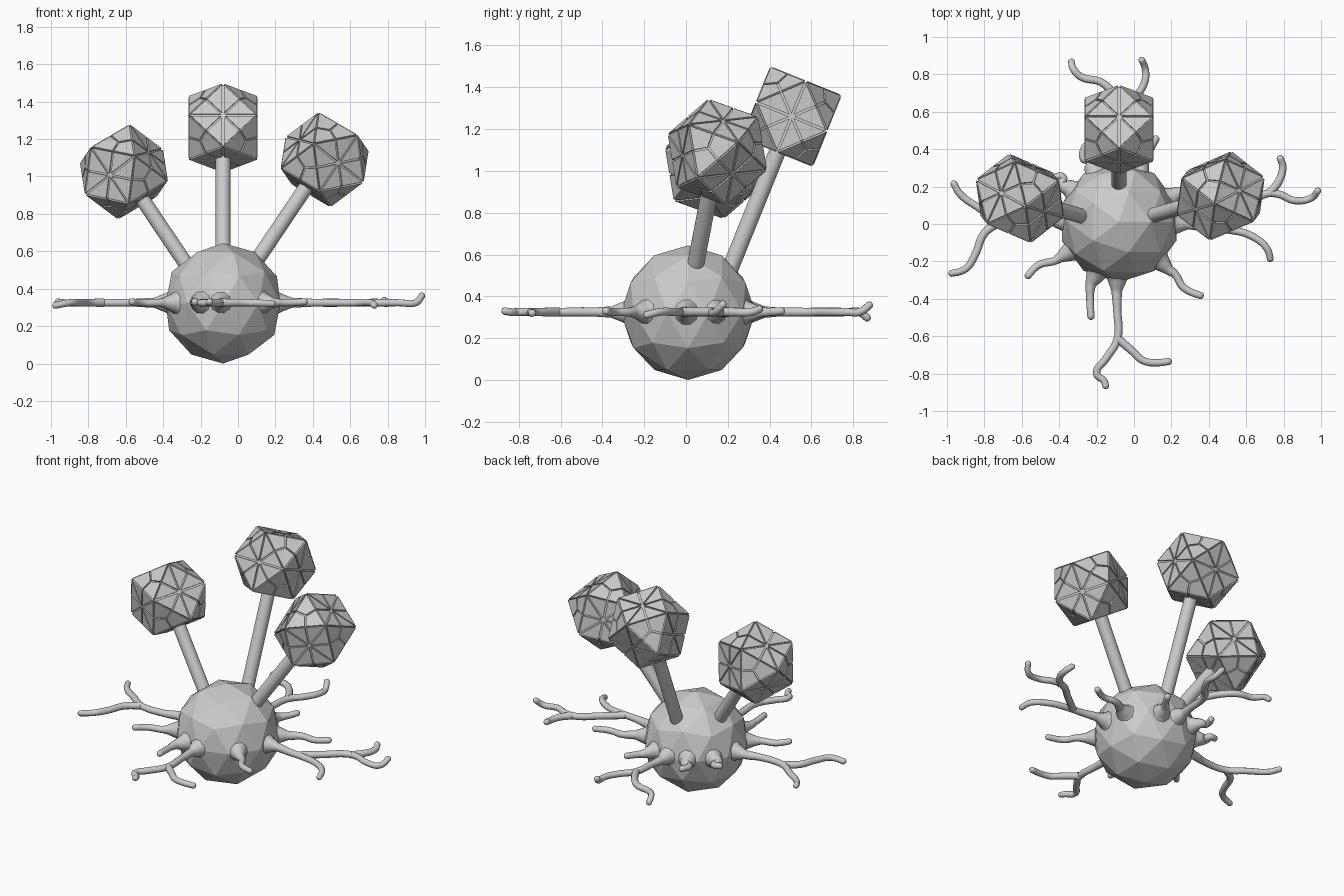
import bpy, bmesh, math
from itertools import product
from mathutils import Vector, Matrix

cube = bpy.data.objects.get("Cube")
if cube:
    bpy.data.objects.remove(cube, do_unlink=True)

# One plain grey for everything
grey = bpy.data.materials.new("light_grey")
grey.use_nodes = True
grey.diffuse_color = (0.6, 0.6, 0.6, 1)
grey.node_tree.nodes["Principled BSDF"].inputs["Base Color"].default_value = (0.6, 0.6, 0.6, 1)


def add_mesh(name, bm):
    mesh = bpy.data.meshes.new(name)
    bm.to_mesh(mesh)
    bm.free()
    mesh.materials.append(grey)
    obj = bpy.data.objects.new(name, mesh)
    bpy.context.collection.objects.link(obj)
    return obj


def smooth(obj, angle=40):
    bpy.ops.object.select_all(action='DESELECT')
    obj.select_set(True)
    bpy.context.view_layer.objects.active = obj
    bpy.ops.object.shade_smooth_by_angle(angle=math.radians(angle))


# Faceted round body
CENTRE = Vector((-0.08, 0.01, 0.322))
bm = bmesh.new()
bmesh.ops.create_icosphere(bm, subdivisions=2, radius=0.322)
body = add_mesh("body", bm)
body.location = CENTRE


# Panel outlines of a unit cuboctahedron: eight wedges per square, three kites per triangle
def panel_outlines():
    panels = []
    for axis, sign in product(range(3), (1, -1)):
        a, b, c = Vector(), Vector(), Vector()
        a[axis], b[(axis + 1) % 3], c[(axis + 2) % 3] = sign, 1, 1
        corners = [b, c, -b, -c]
        ring = []
        for p, q in zip(corners, corners[1:] + corners[:1]):
            ring += [a + p, a + (p + q) / 2]
        panels += [[a, p, q] for p, q in zip(ring, ring[1:] + ring[:1])]
    for sx, sy, sz in product((1, -1), repeat=3):
        tri = [Vector((0, sy, sz)), Vector((sx, 0, sz)), Vector((sx, sy, 0))]
        mid = sum(tri, Vector()) / 3
        for i in range(3):
            p, q, r = tri[i], tri[i - 2], tri[i - 1]
            panels.append([p, (p + q) / 2, mid, (p + r) / 2])
    return panels


def add_head(name, centre, axes, size=0.185):
    matrix = Matrix.Translation(centre) @ Matrix(axes).transposed().to_4x4()
    # Solid core just under the panels
    bm = bmesh.new()
    for i, s, t in product(range(3), (1, -1), (1, -1)):
        v = Vector()
        v[i], v[(i + 1) % 3] = s, t
        bm.verts.new(v * (size - 0.009))
    bmesh.ops.convex_hull(bm, input=bm.verts)
    bmesh.ops.dissolve_limit(bm, angle_limit=0.01, verts=bm.verts, edges=bm.edges)
    add_mesh(name + "_core", bm).matrix_world = matrix
    # Raised panels with thin gaps
    bm = bmesh.new()
    for outline in panel_outlines():
        normal = (outline[1] - outline[0]).cross(outline[2] - outline[0])
        if normal.dot(sum(outline, Vector())) < 0:
            outline = outline[::-1]
        bm.faces.new([bm.verts.new(p * size) for p in outline])
    bm.normal_update()
    rims = bmesh.ops.inset_individual(bm, faces=bm.faces[:], thickness=0.005, use_even_offset=True)
    bmesh.ops.delete(bm, geom=rims["faces"], context='FACES')
    obj = add_mesh(name + "_panels", bm)
    obj.matrix_world = matrix
    mod = obj.modifiers.new("thickness", 'SOLIDIFY')
    mod.thickness = 0.012
    mod.offset = -1


def add_stem(name, start, end, radius=0.04):
    way = end - start
    bm = bmesh.new()
    bmesh.ops.create_cone(bm, cap_ends=True, segments=32, radius1=radius, radius2=radius, depth=way.length)
    obj = add_mesh(name, bm)
    obj.location = (start + end) / 2
    obj.rotation_euler = way.to_track_quat('Z', 'Y').to_euler()
    smooth(obj)


# Three stalks with panelled heads: centre, azimuth, tilt, twist about the stalk
STALKS = {
    "back": ((-0.08, 0.505, 1.26), 90, 22, 0),
    "left": ((0.463, 0.15, 1.09), 16, 35, 10),
    "right": ((-0.61, 0.137, 1.025), 164, 35, -10),
}
for side, (centre, azimuth, tilt, twist) in STALKS.items():
    turn = (Matrix.Rotation(math.radians(azimuth), 3, 'Z')
            @ Matrix.Rotation(math.radians(tilt), 3, 'Y')
            @ Matrix.Rotation(math.radians(twist), 3, 'Z'))
    centre = Vector(centre)
    axes = [turn.col[i] for i in range(3)]
    add_head(side + "_head", centre, axes)
    add_stem(side + "_stalk", centre - axes[2] * 0.84, centre)


# Wavy tendrils around the middle: smooth tubes, flared where they leave the body
def add_tendril(name, points, rooted=True, tip_z=0.33, z=0.325):
    path = [Vector((x, y, z)) for x, y in points]
    path[-1].z = tip_z
    radii = [0.023 - 0.006 * i / len(path) for i in range(len(path))]
    if rooted:
        out = Vector((path[0].x - CENTRE.x, path[0].y - CENTRE.y, 0)).normalized()
        hub = Vector((CENTRE.x, CENTRE.y, z))
        path = [hub + out * 0.26, hub + out * 0.315, hub + out * 0.37] + path[1:]
        radii = [0.085, 0.05, 0.028] + radii[1:]
    # Rounded tip
    tip = (path[-1] - path[-2]).normalized()
    path += [path[-1] + tip * 0.009, path[-1] + tip * 0.013]
    radii += [0.012, 0.003]
    curve = bpy.data.curves.new(name, 'CURVE')
    curve.dimensions = '3D'
    curve.bevel_depth = 1
    curve.bevel_resolution = 3
    curve.resolution_u = 6
    curve.use_fill_caps = True
    spline = curve.splines.new('BEZIER')
    spline.bezier_points.add(len(path) - 1)
    for point, co, radius in zip(spline.bezier_points, path, radii):
        point.co, point.radius = co, radius
        point.handle_left_type = point.handle_right_type = 'AUTO'
    curve.materials.append(grey)
    obj = bpy.data.objects.new(name, curve)
    bpy.context.collection.objects.link(obj)
    bpy.ops.object.select_all(action='DESELECT')
    obj.select_set(True)
    bpy.context.view_layer.objects.active = obj
    bpy.ops.object.convert(target='MESH')
    smooth(bpy.context.view_layer.objects.active, 60)


add_tendril("front_tendril", [(-.09, -.3), (-.09, -.45), (-.09, -.62), (-.15, -.72), (-.2, -.8), (-.16, -.84), (-.15, -.87)])
add_tendril("front_branch", [(-.09, -.61), (-.02, -.67), (.06, -.735), (.19, -.735)], False, 0.32)
add_tendril("front_right_short_tendril", [(-.21, -.28), (-.235, -.38), (-.23, -.5)])
add_tendril("front_right_tendril", [(-.33, -.14), (-.42, -.195), (-.51, -.22), (-.57, -.28)])
add_tendril("front_left_tendril", [(.14, -.2), (.22, -.27), (.265, -.34), (.36, -.385)])
add_tendril("right_tendril", [(-.4, .02), (-.55, .0), (-.72, .01), (-.82, .08), (-.93, .16), (-.965, .22)])
add_tendril("right_branch", [(-.72, .01), (-.8, -.05), (-.85, -.165), (-.9, -.24), (-.98, -.265)], False, 0.31)
add_tendril("left_tendril", [(.24, .0), (.4, -.02), (.5, -.03), (.62, -.06), (.71, -.13), (.73, -.19)], True, 0.31)
add_tendril("left_branch", [(.46, -.025), (.58, .07), (.7, .16), (.77, .16), (.86, .125), (.95, .14), (.985, .18)], False, 0.365)
add_tendril("left_twig", [(.72, .16), (.775, .23), (.795, .31), (.78, .355)], False, 0.34)
add_tendril("back_left_tendril", [(.21, .15), (.32, .21), (.42, .21), (.5, .25)])
add_tendril("back_left_short_tendril", [(.04, .32), (.08, .39), (.12, .46)])
add_tendril("back_tendril", [(-.08, .33), (-.07, .45), (-.05, .6), (.02, .69), (.06, .77), (.06, .83), (.04, .88)], True, 0.36)
add_tendril("back_branch", [(-.05, .6), (-.12, .71), (-.18, .76), (-.28, .785), (-.325, .83), (-.335, .87)], False, 0.295)
add_tendril("back_right_short_tendril", [(-.21, .28), (-.27, .35), (-.26, .42)])
add_tendril("back_right_tendril", [(-.33, .18), (-.38, .25), (-.43, .25)])
